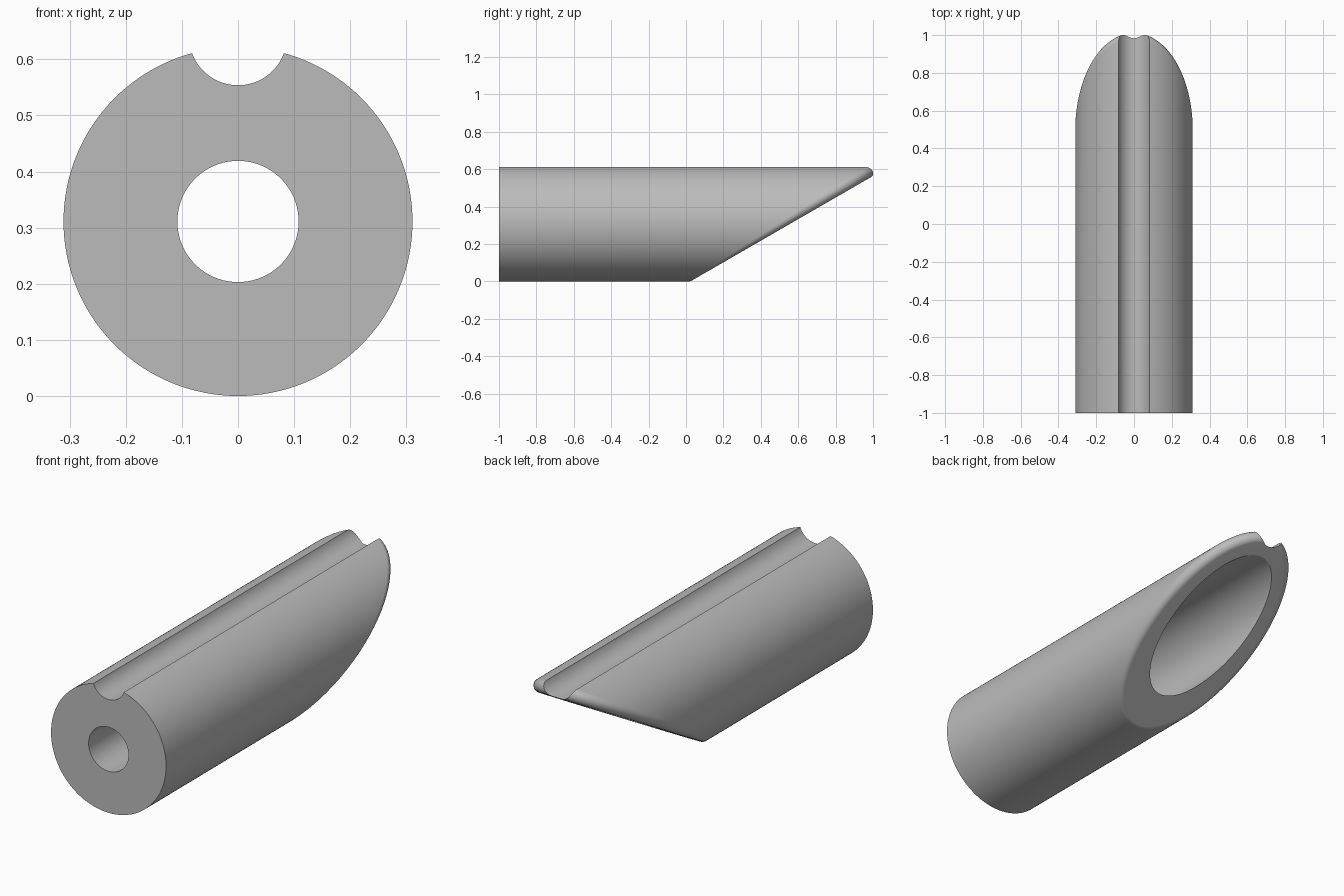
import bpy, bmesh, math
from mathutils import Vector

cube = bpy.data.objects.get("Cube")
if cube:
    bpy.data.objects.remove(cube)

R = 0.311             # outer radius, also the height of the axis
TIP_BORE = 0.212      # wide bore open at the slanted end
END_BORE = 0.108      # narrow bore open at the square end
STEP_Y = -0.75        # where the two bores meet
FILLET = 0.033        # rounding of the slanted rim
CUT_Y = 0.024         # where the slanted cut meets the underside
SLOPE = math.radians(30)
SIDES, ARC = 128, 10

angles = [2 * math.pi * i / SIDES for i in range(SIDES)]
cut_normal = Vector((0, math.sin(SLOPE), -math.cos(SLOPE)))


def ring_flat(radius, y):
    return [Vector((radius * math.cos(a), y, R + radius * math.sin(a))) for a in angles]


def ring_slanted(radius, inset=0):
    """Ring on the slanted plane, pushed into the body by inset."""
    ring = ring_flat(radius, 0)
    for p in ring:
        p.y = CUT_Y + p.z / math.tan(SLOPE) - inset / math.sin(SLOPE)
    return ring


def ring_fillet(t):
    """Rolling-ball rounding between the outer wall and the slanted face."""
    ring = []
    for a, centre in zip(angles, ring_slanted(R - FILLET, FILLET)):
        outward = Vector((math.cos(a), 0, math.sin(a)))
        w = outward.angle(cut_normal)
        n = (outward * math.sin((1 - t) * w) + cut_normal * math.sin(t * w)) / math.sin(w)
        ring.append(centre + n * FILLET)
    return ring


# Tube body: closed loft from outer wall, over the rim, back through the bore
rings = [ring_flat(R, -1)]
rings += [ring_fillet(k / ARC) for k in range(ARC + 1)]
rings += [ring_slanted(TIP_BORE), ring_flat(TIP_BORE, STEP_Y),
          ring_flat(END_BORE, STEP_Y), ring_flat(END_BORE, -1)]

bm = bmesh.new()
loops = [[bm.verts.new(p) for p in ring] for ring in rings]
for k, loop in enumerate(loops):
    nxt = loops[(k + 1) % len(loops)]
    for i in range(SIDES):
        j = (i + 1) % SIDES
        bm.faces.new((loop[i], loop[j], nxt[j], nxt[i]))
bmesh.ops.recalc_face_normals(bm, faces=bm.faces)
mesh = bpy.data.meshes.new("slanted_tube")
bm.to_mesh(mesh)
bm.free()
tube = bpy.data.objects.new("slanted_tube", mesh)
bpy.context.collection.objects.link(tube)

grey = bpy.data.materials.new("plain_grey")
grey.use_nodes = True
colour = (0.5, 0.5, 0.5, 1)
grey.diffuse_color = colour
grey.node_tree.nodes["Principled BSDF"].inputs["Base Color"].default_value = colour
mesh.materials.append(grey)

# Round groove along the top
bpy.ops.mesh.primitive_cylinder_add(vertices=96, radius=0.0872, depth=3,
                                    location=(0, 0, 0.641),
                                    rotation=(math.pi / 2, 0, 0))
cutter = bpy.context.object
cutter.name = "groove_cutter"
cutter.hide_render = True
cutter.data.materials.append(grey)

bpy.ops.object.select_all(action='DESELECT')
tube.select_set(True)
bpy.context.view_layer.objects.active = tube
groove = tube.modifiers.new("groove", 'BOOLEAN')
groove.operation = 'DIFFERENCE'
groove.solver = 'EXACT'
groove.object = cutter
bpy.ops.object.modifier_apply(modifier=groove.name)
bpy.data.objects.remove(cutter)

# Smooth walls with crisp edges
bpy.ops.object.shade_smooth_by_angle(angle=math.radians(30))
weighted = tube.modifiers.new("flat_face_normals", 'WEIGHTED_NORMAL')
weighted.keep_sharp = True
